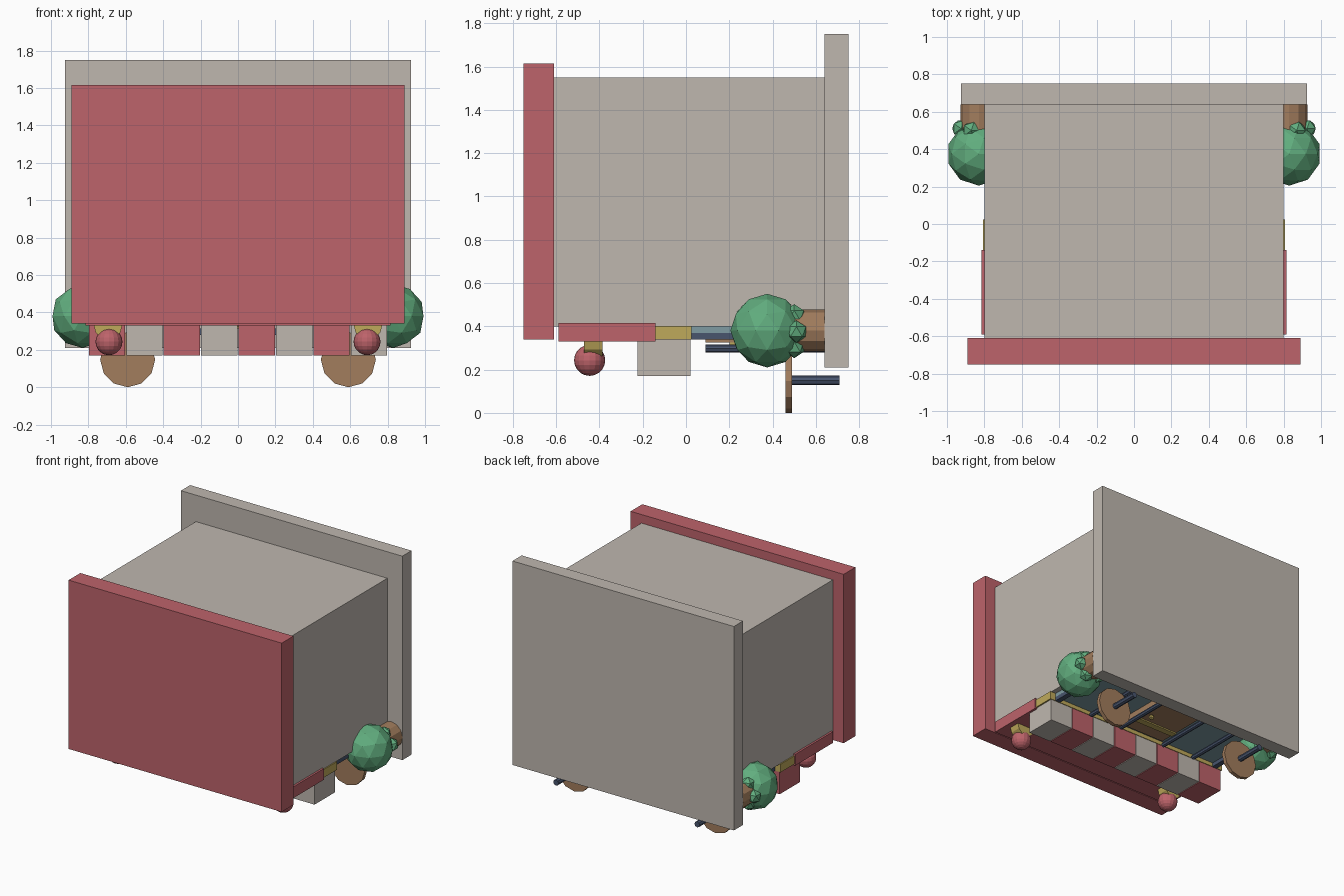
import bpy
from math import pi
from mathutils import Matrix

old = bpy.data.objects.get("Cube")
if old:
    bpy.data.objects.remove(old, do_unlink=True)


def material(name, r, g, b):
    m = bpy.data.materials.new(name)
    m.use_nodes = True
    m.diffuse_color = (r, g, b, 1)
    for n in m.node_tree.nodes:
        if n.type == 'BSDF_PRINCIPLED':
            n.inputs["Base Color"].default_value = (r, g, b, 1)
    return m


STONE = material("warm grey", .52, .475, .43)
RED = material("faded red", .51, .125, .145)
GREEN = material("leaf green", .12, .42, .21)
BROWN = material("wood brown", .36, .205, .11)
GOLD = material("dull gold", .52, .40, .105)
NAVY = material("dark slate blue", .065, .09, .155)
GLASS = material("grey blue glass", .21, .33, .36)


def finish(name, mat):
    o = bpy.context.object
    o.name = name
    o.data.materials.append(mat)
    return o


def box(name, mat, x0, x1, y0, y1, z0, z1):
    bpy.ops.mesh.primitive_cube_add(size=1)
    o = finish(name, mat)
    o.data.transform(Matrix.Translation(((x0 + x1) / 2, (y0 + y1) / 2, (z0 + z1) / 2))
                     @ Matrix.Diagonal((x1 - x0, y1 - y0, z1 - z0, 1)))
    return o


def rod(name, mat, x, z, r, y0, y1, sides):
    # Cylinder whose axis runs along y
    bpy.ops.mesh.primitive_cylinder_add(vertices=sides, radius=r, depth=y1 - y0,
                                        location=(x, (y0 + y1) / 2, z),
                                        rotation=(pi / 2, 0, 0))
    return finish(name, mat)


def ball(name, mat, x, y, z, r, detail=2):
    bpy.ops.mesh.primitive_ico_sphere_add(subdivisions=detail, radius=r, location=(x, y, z))
    return finish(name, mat)


# Main masses
box("building_body", STONE, -.8, .8, -.61, .64, .40, 1.55)
box("roof_slab", RED, -.89, .89, -.75, -.61, .34, 1.615)
box("base_slab", STONE, -.925, .925, .64, .75, .21, 1.75)

# Sign band and trim
box("sign_band", RED, -.815, .815, -.59, -.14, .33, .415)
box("trim_band", GOLD, -.808, .808, -.14, .025, .34, .402)

# Striped awning
for i in range(8):
    x = -.7 + .2 * i
    box(f"awning_stripe_{i}", STONE if i % 2 else RED, x - .097, x + .097, -.225, .02, .17, .345)

# Glazed shop front with door
box("shop_window", GLASS, -.76, .76, .02, .64, .37, .41)
box("door", BROWN, -.19, .19, .09, .64, .325, .40)
box("door_bar", GOLD, -.19, .19, .20, .25, .315, .33)
ball("door_knob", GOLD, .12, .34, .30, .022, 1)

for s, side in ((-1, "right"), (1, "left")):
    # Window frame and pillars
    box(f"window_frame_{side}", NAVY, s * .74 - .02, s * .74 + .02, .02, .64, .34, .372)
    for k, x in enumerate((.2, .48)):
        rod(f"pillar_{side}_{k}", NAVY, s * x, .297, .018, .09, .64, 8)

    # Lamps
    rod(f"lamp_bracket_{side}", GOLD, s * .695, .33, .076, -.47, -.385, 12)
    bpy.ops.mesh.primitive_uv_sphere_add(segments=16, ring_count=10, radius=.072,
                                         location=(s * .69, -.445, .243))
    finish(f"lamp_globe_{side}", RED)

    # Tables
    rod(f"table_top_{side}", BROWN, s * .59, .147, .147, .46, .49, 12)
    rod(f"table_leg_{side}", NAVY, s * .59, .15, .022, .48, .71, 8)

    # Potted bushes
    rod(f"plant_pot_{side}", BROWN, s * .83, .38, .097, .50, .64, 12)
    ball(f"bush_{side}", GREEN, s * .83, .375, .38, .17)
    for k, (x, y, z) in enumerate(((.925, .51, .375), (.87, .50, .45), (.87, .50, .305),
                                   (.77, .50, .42), (.77, .50, .33))):
        ball(f"bush_tuft_{side}_{k}", GREEN, s * x, y, z, .052, 1)
